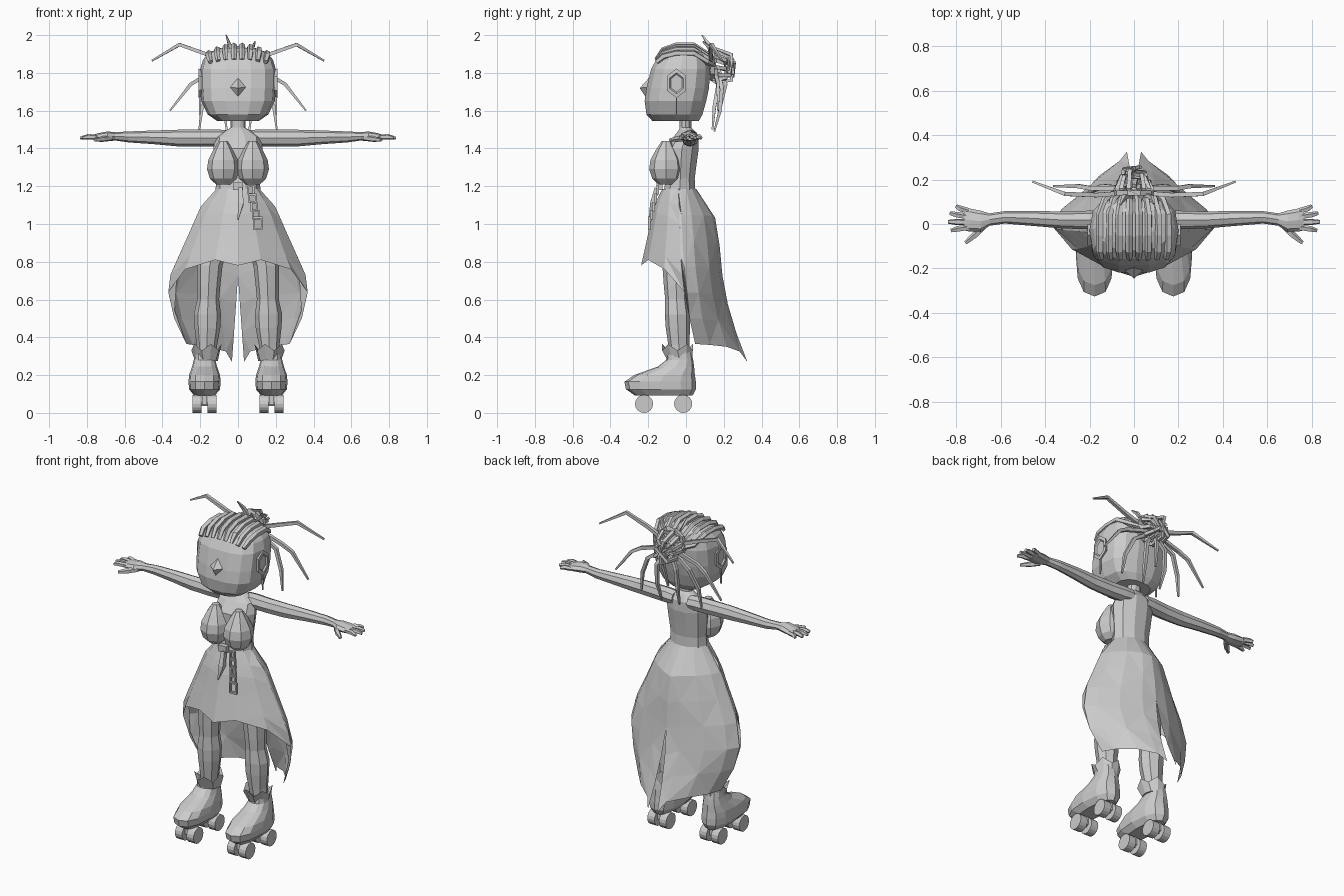
import bpy, math, random
from mathutils import Vector

random.seed(4)
grey = bpy.data.materials.new("light_grey")
grey.diffuse_color = (0.6, 0.6, 0.6, 1)


def make(name, verts, faces, mirror=False):
    me = bpy.data.meshes.new(name)
    me.from_pydata([tuple(v) for v in verts], [], faces)
    me.materials.append(grey)
    ob = bpy.data.objects.new(name, me)
    bpy.context.collection.objects.link(ob)
    if mirror:
        ob.modifiers.new("mirror", 'MIRROR').use_axis[0] = True
    return ob


def loft(name, rings, mirror=False):
    """Skin equal-sized rings and cap both ends."""
    n = len(rings[0])
    verts = [v for r in rings for v in r]
    faces = [(k * n + i, k * n + (i + 1) % n, (k + 1) * n + (i + 1) % n, (k + 1) * n + i)
             for k in range(len(rings) - 1) for i in range(n)]
    faces += [tuple(range(n))[::-1], tuple(range(len(verts) - n, len(verts)))]
    return make(name, verts, faces, mirror)


def spow(v, p):
    return math.copysign(abs(v) ** p, v)


def flat_ring(z, hw, yf, yb, cx=0.0, n=12, p=1.0):
    """Horizontal cross-section from half width, front and back."""
    cy, ry = (yf + yb) / 2, (yb - yf) / 2
    return [(cx + hw * spow(math.cos(a), p), cy + ry * spow(math.sin(a), p), z)
            for a in (math.tau * i / n for i in range(n))]


def tube(name, pts, radii, sides=4, mirror=False):
    pts = [Vector(p) for p in pts]
    if not isinstance(radii, (list, tuple)):
        radii = [radii] * len(pts)
    d = pts[-1] - pts[0]
    ref = Vector([1.0 if i == min(range(3), key=lambda k: abs(d[k])) else 0.0 for i in range(3)])
    rings = []
    for i, p in enumerate(pts):
        t = (pts[min(i + 1, len(pts) - 1)] - pts[max(i - 1, 0)]).normalized()
        u = t.cross(ref).normalized()
        v = t.cross(u)
        rings.append([p + radii[i] * (u * math.cos(a) + v * math.sin(a))
                      for a in (math.tau * (k + .5) / sides for k in range(sides))])
    return loft(name, rings, mirror)


def box(name, c, s, mirror=False):
    x, y, z = c
    a, b, h = (k / 2 for k in s)
    return loft(name, [[(x - a, y - b, q), (x + a, y - b, q), (x + a, y + b, q), (x - a, y + b, q)]
                       for q in (z - h, z + h)], mirror)


def interp(table, z):
    """Linear lookup in a table sorted from high z to low z."""
    for (z0, v0), (z1, v1) in zip(table, table[1:]):
        if z >= z1:
            return v0 + (v1 - v0) * min(max((z0 - z) / (z0 - z1), 0), 1)
    return table[-1][1]


# Head, nose, ears, earrings
loft("head", [flat_ring(*r, n=14, p=.72) for r in (
    (1.545, .11, -.18, .07), (1.58, .16, -.212, .09), (1.65, .195, -.222, .11),
    (1.72, .2, -.212, .125), (1.82, .2, -.188, .13), (1.87, .185, -.16, .12),
    (1.908, .155, -.12, .1), (1.932, .09, -.06, .06))])
make("nose", [(-.05, -.2, 1.725), (.05, -.2, 1.725), (0, -.245, 1.72), (0, -.19, 1.78), (0, -.212, 1.67)],
     [(0, 2, 3), (2, 1, 3), (0, 4, 2), (2, 4, 1)])
loft("ear", [[(x, -.05 + s * .058 * math.cos(a), 1.745 + s * .078 * math.sin(a))
              for a in (math.tau * (i + .5) / 6 for i in range(6))]
             for x, s in ((.18, .8), (.208, 1), (.21, .72), (.202, .6))], True)
tube("earring", [(.202, -.05, 1.68), (.203, -.05, 1.58)], .005, 4, True)

# Braided rows over the scalp
for x in [-.154 + .044 * i for i in range(8)]:
    drop = 1.7 * x * x
    tube("braid_row", [(x * .95, -.155, 1.87 - drop * .3), (x, -.12, 1.92 - drop * .8), (x, -.05, 1.945 - drop),
                       (x, .04, 1.945 - drop), (x * .85, .11, 1.9 - drop), (x * .5, .15, 1.84)],
         [.013, .017, .017, .017, .016, .012], 5)

# Gathered knot of locks behind the head
tube("knot_band", [(.085 * math.cos(a), .14, 1.85 + .085 * math.sin(a))
                   for a in (math.tau * i / 10 for i in range(11))], .016, 4)
for i in range(11):
    a = math.tau * i / 11 + random.uniform(-.2, .2)
    c, s, q = math.cos(a), math.sin(a), random.uniform(.2, .25)
    tube("knot_lock", [(.04 * c, .1, 1.84 + .05 * s), (.08 * c, .16, 1.84 + .09 * s),
                       (.06 * c, q, 1.83 + .07 * s), (-.04 * c, q + .01, 1.83 - .04 * s)],
         [.014, .014, .013, .01], 4)

# Loose locks
locks = (
    [(.04, .14, 1.85), (.17, .13, 1.9), (.31, .135, 1.95), (.455, .19, 1.865)],
    [(.04, .16, 1.82), (.19, .16, 1.775), (.25, .17, 1.74), (.36, .17, 1.6)],
    [(.04, .16, 1.8), (.14, .17, 1.73), (.19, .15, 1.62), (.205, .14, 1.5)],
    [(.02, .17, 1.8), (.065, .19, 1.72), (.07, .18, 1.6), (.06, .15, 1.49)])
for pts in locks:
    tube("loose_lock", pts, [.014, .014, .013, .006], 4, True)
tube("centre_lock", [(0, .17, 1.82), (.01, .21, 1.74), (-.005, .18, 1.6)], [.014, .014, .007])
tube("top_lock", [(0, .14, 1.86), (-.045, .12, 1.95), (-.063, .085, 2.0)], [.014, .013, .004])
tube("side_lock", [(.03, .14, 1.88), (.08, .12, 1.94), (.09, .09, 1.965)], [.013, .012, .005])

# Neck, torso, bust
loft("torso", [flat_ring(*r, n=10) for r in (
    (1.16, .12, -.125, .055), (1.24, .115, -.11, .05), (1.33, .125, -.115, .062),
    (1.4, .13, -.115, .072), (1.46, .12, -.07, .068), (1.497, .06, -.04, .045),
    (1.51, .04, -.035, .03), (1.57, .04, -.035, .03))])
loft("bust", [[(.078 + .086 * r * math.cos(a), -.105 + .09 * r * math.sin(a), z)
               for a in (math.tau * i / 8 for i in range(8))]
              for z, r in ((1.21, .45), (1.24, .82), (1.29, 1), (1.34, .92), (1.39, .62), (1.44, .25))], True)

# Arms and hands
loft("arm", [[(x, y + ry * math.cos(a), z + rz * math.sin(a)) for a in (math.tau * i / 8 for i in range(8))]
             for x, y, z, ry, rz in (
    (.05, .025, 1.455, .045, .04), (.1, .022, 1.455, .046, .045), (.2, .018, 1.454, .042, .045),
    (.32, .018, 1.455, .038, .044), (.45, .025, 1.459, .034, .036), (.58, .03, 1.461, .028, .029),
    (.65, .02, 1.464, .028, .022), (.69, .012, 1.464, .048, .026), (.74, .018, 1.46, .052, .021),
    (.765, .02, 1.458, .048, .015))], True)
for y0, x1, y1 in ((.058, .80, .08), (.033, .828, .048), (.008, .836, .01), (-.016, .822, -.03)):
    tube("finger", [(.745, y0, 1.46), ((.745 + x1) / 2 + .01, (y0 + y1) / 2, 1.462), (x1, y1, 1.456)],
         [.014, .014, .009], 5, True)
tube("thumb", [(.675, -.01, 1.455), (.715, -.05, 1.45), (.757, -.085, 1.445)], [.016, .016, .009], 5, True)

# Skirt: short in front, long and split behind
width = [(1.18, .115), (1.09, .2), (.96, .255), (.785, .335), (.705, .37), (.6, .37), (.44, .32), (.35, .265), (.27, .25)]
front = [(1.18, -.125), (1.1, -.17), (.95, -.2), (.77, -.24)]
middle = [(1.18, -.035), (.8, -.02), (.63, 0), (.4, .02), (.35, .05)]
back = [(1.18, .055), (1.1, .14), (.95, .172), (.65, .2), (.44, .26), (.27, .325)]
columns = [(-90, .78), (-62, .81), (-32, .76), (-4, .64), (4, .365), (25, .36), (48, .35), (70, .325), (90, .27)]
rows = 7
verts, faces = [], []
for ang, hem in columns:
    a = math.radians(ang)
    for r in range(rows):
        z = 1.185 + (hem - 1.185) * r / (rows - 1)
        p = 1.0 if r == 0 else 1.3
        ym = interp(middle, z)
        ye = interp(front if ang < 0 else back, z)
        x = interp(width, z) * max(math.cos(a), 0) ** p
        if ang == 90:
            x = .032 * min(max((.72 - z) / .45, 0), 1)
        verts.append((x, ym + (ye - ym) * abs(math.sin(a)) ** p, z))
for c in range(len(columns) - 1):
    for r in range(rows - 1):
        q = (c * rows + r, c * rows + r + 1, (c + 1) * rows + r + 1, (c + 1) * rows + r)
        faces += [(q[0], q[1], q[2]), (q[0], q[2], q[3])] if (c + r) % 2 else [(q[0], q[1], q[3]), (q[1], q[2], q[3])]
make("skirt", verts, faces, True)

# Belt buckle, hanging tag and chain
box("buckle", (0, -.14, 1.2), (.055, .03, .04))
tube("hanging_tag", [(.012, -.155, 1.19), (.015, -.175, 1.11), (0, -.195, 1.025)], [.016, .021, .003])
for i in range(5):
    cx, cz, cy = .068 + .009 * i, 1.18 - .044 * i, -.15 - .011 * i
    w, h = (.021, .03) if i == 4 else (.014 + .003 * (i % 2), .02)
    for s in (-1, 1):
        box("chain_link_side", (cx + s * w, cy, cz), (.009, .014, 2 * h))
        box("chain_link_end", (cx, cy, cz + s * h), (2 * w + .009, .014, .009))

# Legs
loft("leg", [flat_ring(z, rx, cy - ry, cy + ry, cx, 8) for z, cx, cy, rx, ry in (
    (.29, .17, -.035, .05, .048), (.36, .165, -.038, .055, .056), (.45, .162, -.043, .068, .064),
    (.52, .162, -.045, .072, .067), (.6, .158, -.05, .058, .06), (.67, .156, -.052, .062, .065),
    (.78, .15, -.05, .068, .075), (1.0, .09, -.03, .08, .085))], True)

# Skate boots with jagged cuffs
loft("boot", [flat_ring(z, hw, yf, yb, .177, 12, .8) for z, yf, yb, hw in (
    (.092, -.27, .035, .055), (.125, -.318, .052, .082), (.165, -.326, .052, .085), (.2, -.275, .047, .082),
    (.245, -.15, .043, .066), (.28, -.105, .038, .057), (.32, -.1, .03, .054))], True)
cuff = [flat_ring(z, hw, yf, yb, .167, 10) for z, hw, yf, yb in
        ((.275, .06, -.1, .035), (.35, .08, -.13, .04), (.31, .05, -.09, .02))]
cuff[1] = [(x, y, z + (.015 if i % 2 else -.02)) for i, (x, y, z) in enumerate(cuff[1])]
loft("boot_cuff", cuff, True)

# Wheels, axles and trucks
for y in (-.222, -.015):
    for x in (.138, .216):
        loft("wheel", [[(x + d, y + .048 * math.cos(a), .048 + .048 * math.sin(a))
                        for a in (math.tau * i / 16 for i in range(16))] for d in (-.024, .024)], True)
    tube("axle", [(.13, y, .048), (.22, y, .048)], .012, 6, True)
    box("truck", (.177, y, .075), (.026, .045, .06), True)
